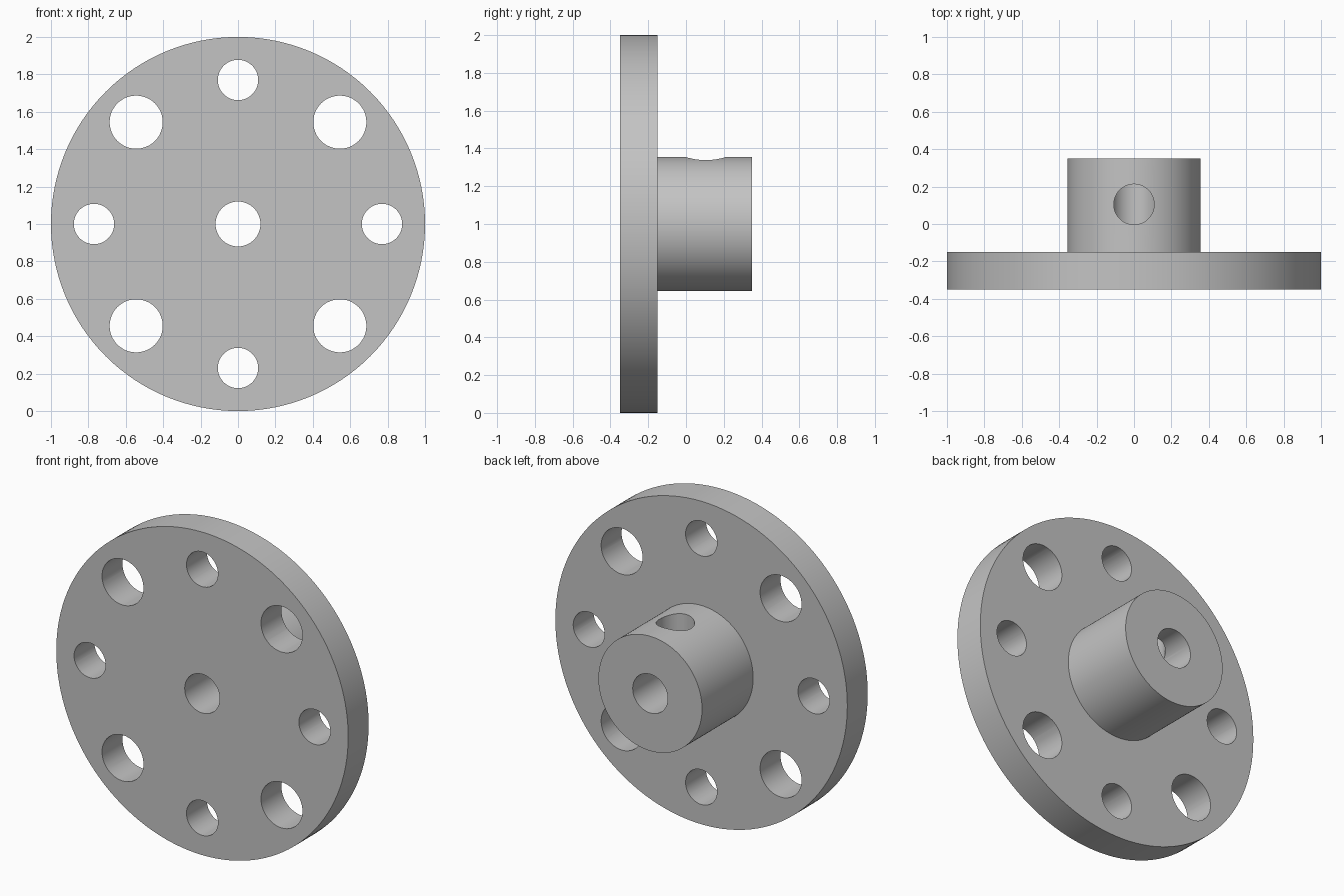
import bpy, bmesh, math
from mathutils import Matrix, Vector

cube = bpy.data.objects.get("Cube")
if cube:
    bpy.data.objects.remove(cube, do_unlink=True)

SEGMENTS = 128
CENTRE = Vector((0, 0, 1))
FRONT, STEP, BACK = -0.35, -0.15, 0.35
BORE, HUB, FLANGE = 0.12, 0.355, 1.0

grey = bpy.data.materials.new("plain grey")
grey.use_nodes = True
grey.diffuse_color = (0.55, 0.55, 0.55, 1)
grey.node_tree.nodes["Principled BSDF"].inputs["Base Color"].default_value = grey.diffuse_color


def make_object(name, bm):
    bmesh.ops.recalc_face_normals(bm, faces=bm.faces)
    mesh = bpy.data.meshes.new(name)
    bm.to_mesh(mesh)
    bm.free()
    mesh.materials.append(grey)
    obj = bpy.data.objects.new(name, mesh)
    bpy.context.collection.objects.link(obj)
    return obj


def add_drill(bm, radius, depth, location, turn):
    bmesh.ops.create_cone(bm, cap_ends=True, segments=48, radius1=radius,
                          radius2=radius, depth=depth,
                          matrix=Matrix.Translation(location) @ turn)


# Flange, hub and centre bore, turned from one profile about the y axis
bm = bmesh.new()
profile = [(BORE, FRONT), (FLANGE, FRONT), (FLANGE, STEP),
           (HUB, STEP), (HUB, BACK), (BORE, BACK)]
points = [bm.verts.new((0, y, 1 + r)) for r, y in profile]
edges = [bm.edges.new((points[i - 1], points[i])) for i in range(len(points))]
bmesh.ops.spin(bm, geom=points + edges, cent=CENTRE, axis=(0, 1, 0),
               angle=math.tau, steps=SEGMENTS, use_merge=True)
bmesh.ops.remove_doubles(bm, verts=bm.verts, dist=0.0001)
body = make_object("hub_flange", bm)

# Ring of alternating small and large holes through the flange
bm = bmesh.new()
along_y = Matrix.Rotation(math.pi / 2, 4, "X")
for i in range(8):
    a = i * math.tau / 8
    spot = CENTRE + Vector((math.cos(a), 0, math.sin(a))) * 0.77
    spot.y = (FRONT + STEP) / 2
    add_drill(bm, 0.142 if i % 2 else 0.108, 0.4, spot, along_y)

# Set-screw hole from the top of the hub down into the bore
add_drill(bm, 0.108, 0.5, Vector((0, 0.105, 1.25)), Matrix.Identity(4))
drills = make_object("hole_cutters", bm)
drills.hide_render = True

cut = body.modifiers.new("drill holes", "BOOLEAN")
cut.operation = "DIFFERENCE"
cut.solver = "EXACT"
cut.object = drills

bpy.ops.object.select_all(action="DESELECT")
bpy.context.view_layer.objects.active = body
body.select_set(True)
bpy.ops.object.modifier_apply(modifier=cut.name)
bpy.data.objects.remove(drills, do_unlink=True)
bpy.ops.object.shade_smooth_by_angle(angle=math.radians(30))
